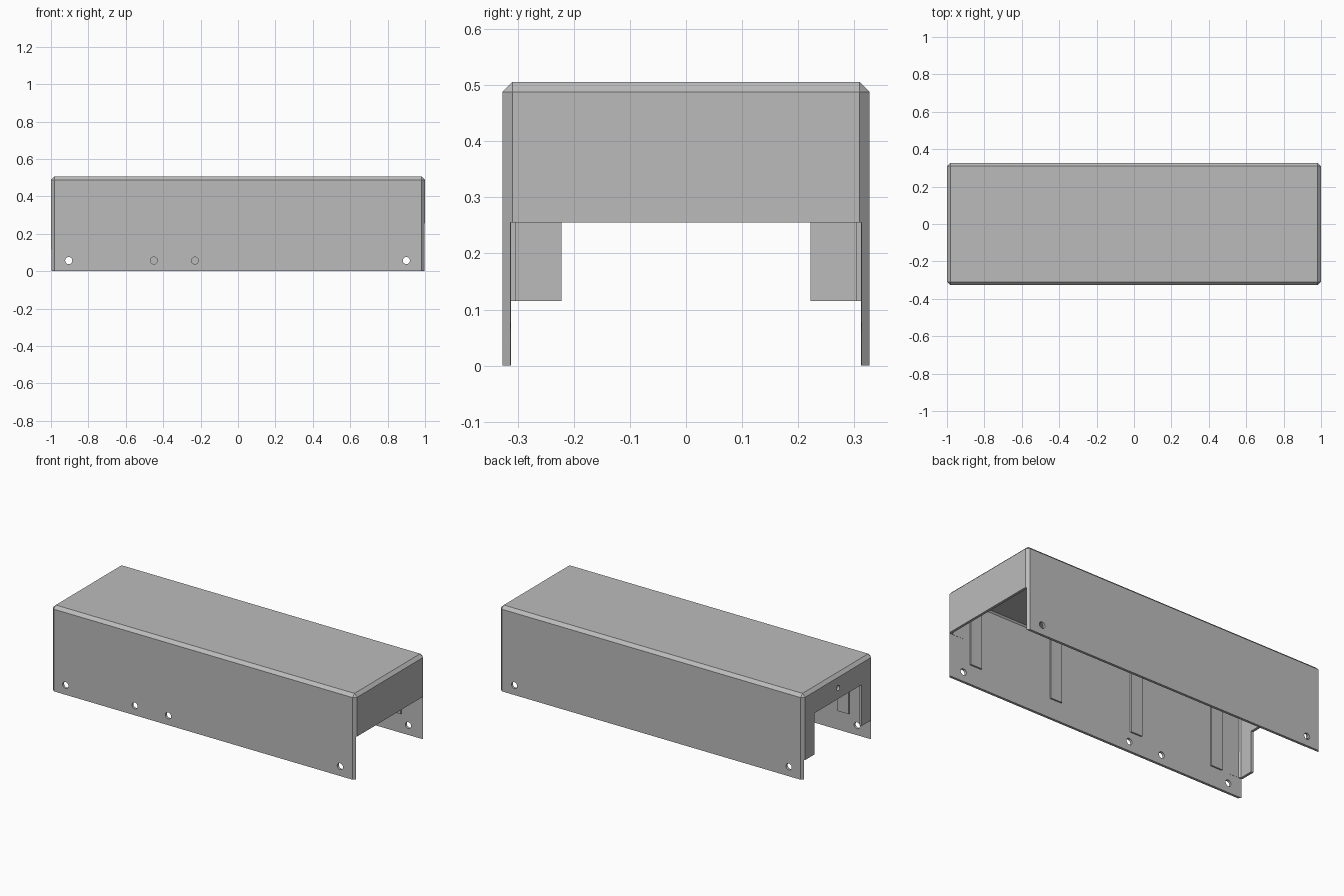
import bpy
import bmesh
from math import radians
from mathutils import Matrix, Vector

HALF_X, HALF_Y, HEIGHT = 1.0, 0.327, 0.506
CHAMFER, WALL, RIB = 0.018, 0.015, 0.009

if "Cube" in bpy.data.objects:
    bpy.data.objects.remove(bpy.data.objects["Cube"])

grey = bpy.data.materials.new("sheet_metal_grey")
grey.use_nodes = True
colour = (0.5, 0.5, 0.5, 1)
grey.diffuse_color = colour
bsdf = next(n for n in grey.node_tree.nodes if n.type == "BSDF_PRINCIPLED")
bsdf.inputs["Base Color"].default_value = colour


def finish(name, bm):
    bmesh.ops.recalc_face_normals(bm, faces=bm.faces)
    mesh = bpy.data.meshes.new(name)
    bm.to_mesh(mesh)
    bm.free()
    mesh.materials.append(grey)
    obj = bpy.data.objects.new(name, mesh)
    bpy.context.collection.objects.link(obj)
    return obj


def add_box(bm, low, high):
    low, high = Vector(low), Vector(high)
    place = Matrix.Translation((low + high) / 2) @ Matrix.Diagonal((*(high - low), 1))
    bmesh.ops.create_cube(bm, size=1, matrix=place)


def box_cutter(low, high):
    bm = bmesh.new()
    add_box(bm, low, high)
    return finish("opening_cutter", bm)


def hole_cutter(centre, axis, radius):
    bm = bmesh.new()
    turn = Matrix.Rotation(radians(90), 4, "X" if axis == "Y" else "Y")
    bmesh.ops.create_cone(bm, cap_ends=True, segments=24, radius1=radius, radius2=radius,
                          depth=0.15, matrix=Matrix.Translation(centre) @ turn)
    return finish("hole_cutter", bm)


# Cover: chamfered box with an open bottom, given sheet thickness
bm = bmesh.new()
add_box(bm, (-HALF_X, -HALF_Y, 0), (HALF_X, HALF_Y, HEIGHT))
edges = [e for e in bm.edges if max(v.co.z for v in e.verts) > 0.1]
bmesh.ops.bevel(bm, geom=edges, offset=CHAMFER, segments=1, affect="EDGES", profile=0.5)
bm.normal_update()
bottom = [f for f in bm.faces if f.normal.z < -0.9]
bmesh.ops.delete(bm, geom=bottom, context="FACES")
cover = finish("cover", bm)
# Outward normals are needed so that the sheet thickens inwards
bm = bmesh.new()
bm.from_mesh(cover.data)
bm.normal_update()
top = max(bm.faces, key=lambda f: f.calc_center_median().z)
if top.normal.z < 0:
    bmesh.ops.reverse_faces(bm, faces=bm.faces)
bm.to_mesh(cover.data)
bm.free()
solid = cover.modifiers.new("thickness", "SOLIDIFY")
solid.thickness = WALL
solid.offset = -1
solid.use_even_offset = True

# End openings: a short plate on one end, two legs on the other
cutters = [
    box_cutter((0.9, -0.313, -0.1), (1.1, 0.313, 0.255)),
    box_cutter((-1.1, -0.313, -0.1), (-0.9, 0.313, 0.115)),
    box_cutter((-1.1, -0.222, -0.05), (-0.9, 0.222, 0.36)),
    hole_cutter((-1, 0, 0.425), "X", 0.015),
]
# Screw holes in the long walls
for x in (-0.905, -0.45, -0.23, 0.9):
    cutters.append(hole_cutter((x, -HALF_Y, 0.057), "Y", 0.019))
for x in (-0.905, 0.9):
    cutters.append(hole_cutter((x, HALF_Y, 0.057), "Y", 0.019))

for cutter in cutters:
    cutter.hide_render = True
    cut = cover.modifiers.new("cut", "BOOLEAN")
    cut.operation = "DIFFERENCE"
    cut.solver = "EXACT"
    cut.object = cutter

# Apply the cuts and drop the helpers
bpy.context.view_layer.update()
graph = bpy.context.evaluated_depsgraph_get()
result = bpy.data.meshes.new_from_object(cover.evaluated_get(graph))
cover.modifiers.clear()
cover.data = result
for cutter in cutters:
    bpy.data.objects.remove(cutter)

# Stiffening ribs: thin straps bent around the inside
outer = [(0.312, 0.115), (0.312, 0.482), (0.303, 0.491)]
inner = [(0.299, 0.482), (0.303, 0.478), (0.303, 0.115)]
half = outer + inner
profile = outer + [(-y, z) for y, z in reversed(outer)]
profile += [(-y, z) for y, z in reversed(inner)] + inner
for i, x in enumerate((-0.82, -0.273, 0.273, 0.82)):
    bm = bmesh.new()
    face = bm.faces.new([bm.verts.new((x - 0.0375, y, z)) for y, z in profile])
    grown = bmesh.ops.extrude_face_region(bm, geom=[face])["geom"]
    moved = [g for g in grown if isinstance(g, bmesh.types.BMVert)]
    bmesh.ops.translate(bm, verts=moved, vec=(0.075, 0, 0))
    finish(f"inner_rib_{i + 1}", bm)
